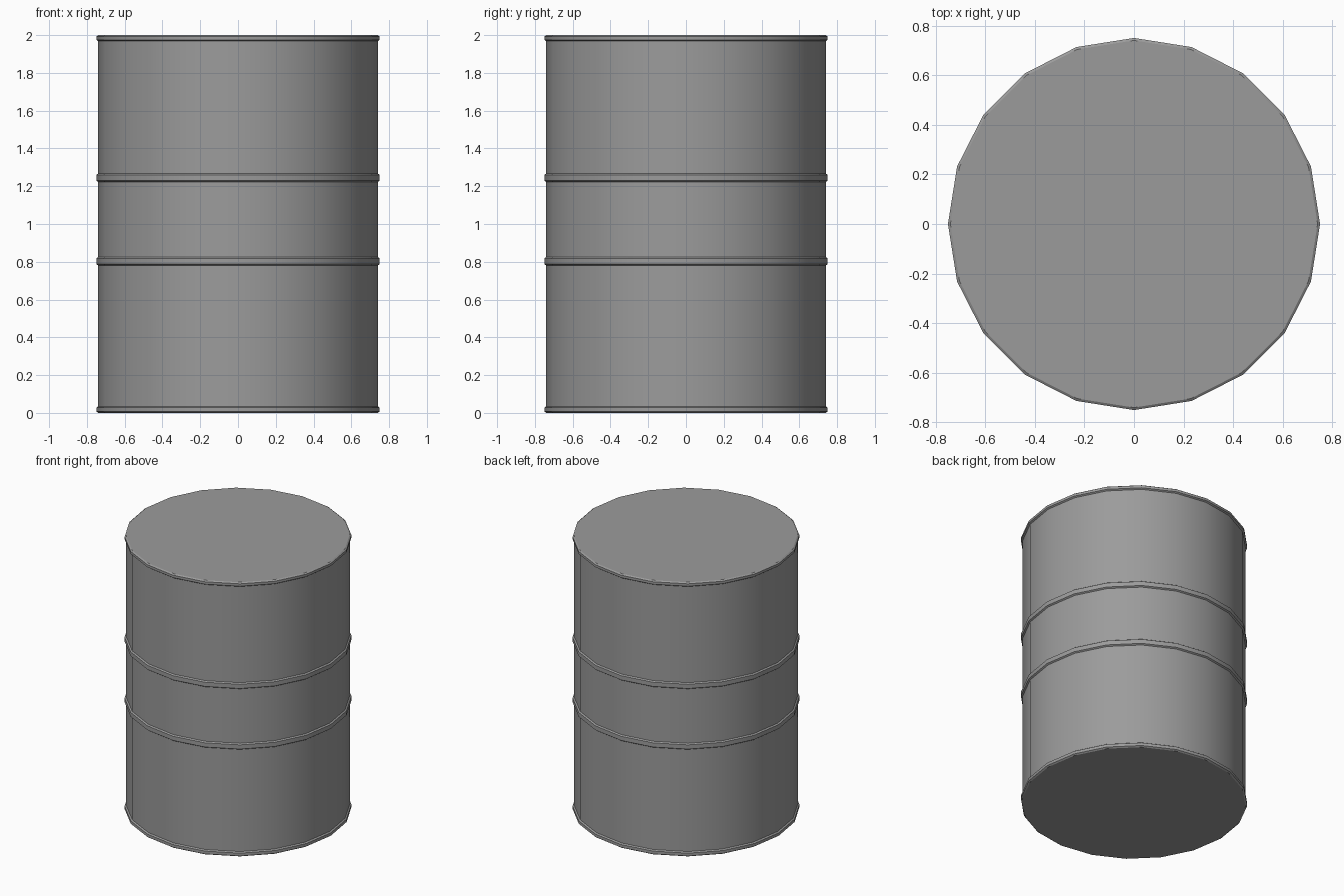
import bpy, bmesh, math

cube = bpy.data.objects.get("Cube")
if cube:
    bpy.data.objects.remove(cube, do_unlink=True)

SIDES = 20
BODY, RIM = 0.74, 0.75

steel = bpy.data.materials.new("grey_steel")
steel.use_nodes = True
colour = (0.33, 0.33, 0.33, 1)
steel.diffuse_color = colour
steel.node_tree.nodes["Principled BSDF"].inputs["Base Color"].default_value = colour


def hoop(low, high, bevel=0.007):
    """Profile of a raised hoop with softened edges."""
    return [(BODY, low), (RIM, low + bevel), (RIM, high - bevel), (BODY, high)]


def lathe(name, profile):
    """Spin a radius/height profile into a closed drum with flat ends."""
    bm = bmesh.new()
    rings = []
    for radius, z in profile:
        angles = [math.tau * i / SIDES for i in range(SIDES)]
        rings.append([bm.verts.new((radius * math.cos(a), radius * math.sin(a), z)) for a in angles])
    for a, b in zip(rings, rings[1:]):
        for i in range(SIDES):
            j = (i + 1) % SIDES
            bm.faces.new((a[i], a[j], b[j], b[i]))
    bm.faces.new(rings[0][::-1])
    bm.faces.new(rings[-1])
    mesh = bpy.data.meshes.new(name)
    bm.to_mesh(mesh)
    bm.free()
    mesh.materials.append(steel)
    obj = bpy.data.objects.new(name, mesh)
    bpy.context.collection.objects.link(obj)
    return obj


# Drum shell: bottom rim, two rolling hoops and top rim in one profile
profile = hoop(0, 0.035) + hoop(0.78, 0.825) + hoop(1.222, 1.267) + hoop(1.968, 2)
drum = lathe("drum", profile)

# Smooth round the wall, crisp at the hoops and ends
bpy.ops.object.select_all(action="DESELECT")
drum.select_set(True)
bpy.context.view_layer.objects.active = drum
bpy.ops.object.shade_smooth_by_angle(angle=math.radians(30))
